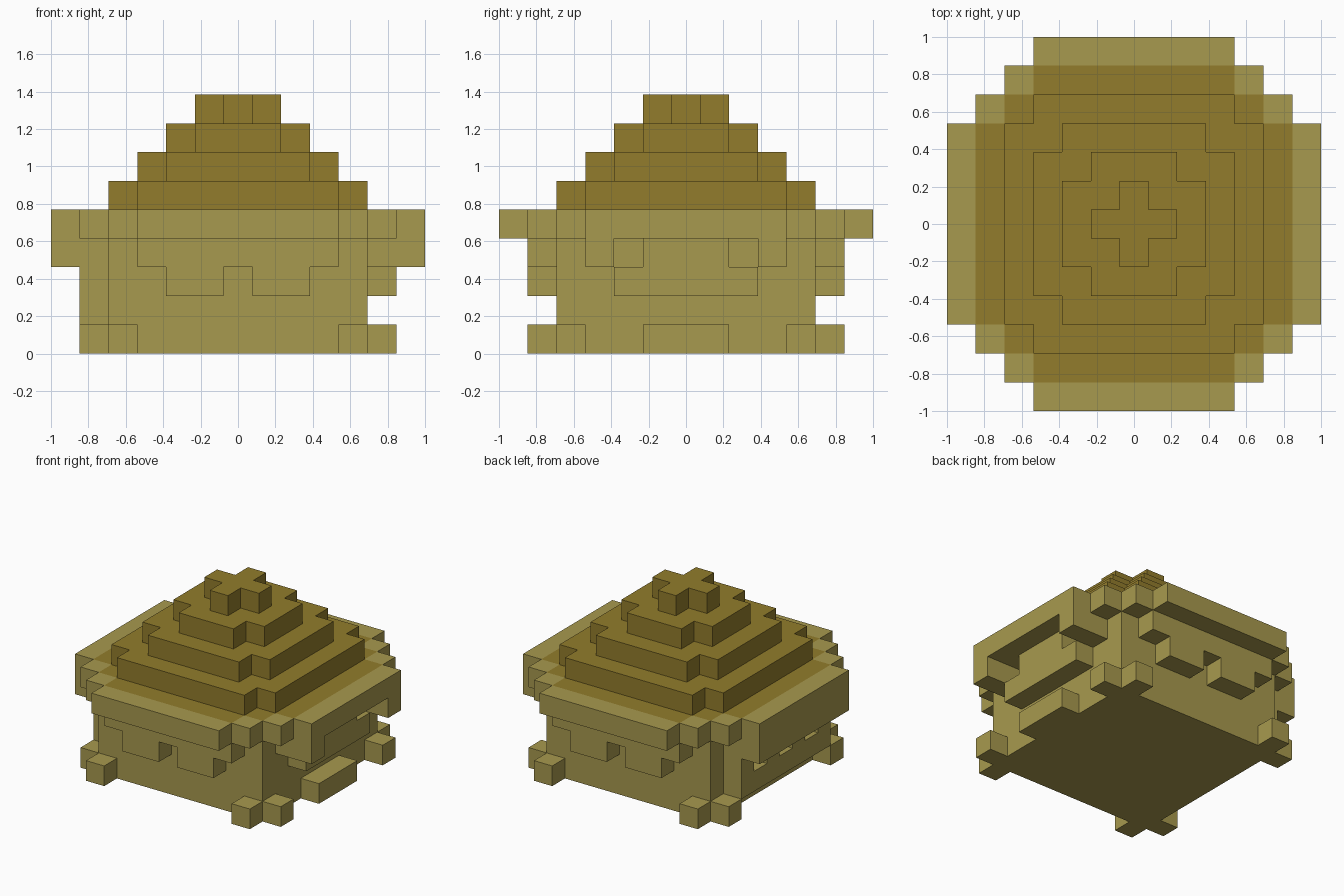
import bpy
import bmesh
import math
from mathutils import Vector

cube = bpy.data.objects.get("Cube")
if cube:
    bpy.data.objects.remove(cube, do_unlink=True)

U = 2 / 13  # size of one block; the model is 13 blocks wide


def make_material(name, color):
    mat = bpy.data.materials.new(name)
    mat.use_nodes = True
    mat.diffuse_color = color
    mat.node_tree.nodes["Principled BSDF"].inputs["Base Color"].default_value = color
    return mat


wall = make_material("pale_olive", (0.39, 0.32, 0.077, 1))
roof = make_material("dark_ochre", (0.287, 0.202, 0.025, 1))


def box(xs, ys, zs):
    """Block cells in inclusive ranges."""
    return {(x, y, z)
            for x in range(xs[0], xs[1] + 1)
            for y in range(ys[0], ys[1] + 1)
            for z in range(zs[0], zs[1] + 1)}


def tier(reach, diagonal, z):
    """One layer with stepped corners."""
    return {c for c in box((-reach, reach), (-reach, reach), (z, z))
            if abs(c[0]) + abs(c[1]) <= diagonal}


def build(name, cells, mats, top_rule=None):
    """Skin the outer faces of the cells and merge flat areas."""
    bm = bmesh.new()
    axes = [Vector(a) for a in ((1, 0, 0), (0, 1, 0), (0, 0, 1))]
    for cell in sorted(cells):
        mid = Vector(cell) + Vector((0, 0, 0.5))
        for i in range(3):
            for s in (1, -1):
                n = axes[i] * s
                if tuple(int(v) for v in Vector(cell) + n) in cells:
                    continue
                a, b = axes[(i + 1) % 3] / 2, axes[(i + 2) % 3] / 2 * s
                corners = (-a - b, a - b, a + b, b - a)
                f = bm.faces.new([bm.verts.new((mid + n / 2 + c) * U) for c in corners])
                if top_rule and n.z > 0 and top_rule(cell):
                    f.material_index = 1
    bmesh.ops.remove_doubles(bm, verts=bm.verts, dist=0.001)
    bmesh.ops.dissolve_limit(bm, angle_limit=math.radians(1), verts=bm.verts,
                             edges=bm.edges, delimit={'MATERIAL'})
    mesh = bpy.data.meshes.new(name)
    bm.to_mesh(mesh)
    bm.free()
    for m in mats:
        mesh.materials.append(m)
    obj = bpy.data.objects.new(name, mesh)
    bpy.context.collection.objects.link(obj)
    return obj


# Square main body
build("body", box((-4, 4), (-4, 4), (0, 3)), [wall])

# Pairs of feet at every corner
for sx, side in ((1, "left"), (-1, "right")):
    for sy, end in ((-1, "front"), (1, "back")):
        build(f"{end}_{side}_feet", {(4 * sx, 5 * sy, 0), (5 * sx, 4 * sy, 0)}, [wall])

# Front and back valances, each with two teeth
for y, end in ((-5, "front"), (5, "back")):
    cells = box((-3, 3), (y, y), (3, 3))
    for x in (-2, 1):
        cells |= box((x, x + 1), (y, y), (2, 2))
    build(f"{end}_valance", cells, [wall])

# Left side: doorstep, sill and hanging eave ends
build("doorstep", box((5, 5), (-1, 1), (0, 0)), [wall])
build("left_sill", box((5, 5), (-2, 2), (2, 2)) | box((5, 5), (-1, 1), (3, 3)), [wall])
for y, end in ((-3, "front"), (3, "back")):
    build(f"left_eave_{end}", box((5, 6), (y, y), (3, 3)), [wall])

# Right side: deep eave over a notched panel
build("right_eave", box((-6, -5), (-3, 3), (3, 3)), [wall])
notches = {(-5, y, 2) for y in (-2, 0, 2)}
build("right_panel", box((-5, -5), (-3, 3), (1, 2)) - notches, [wall])

# Wide rim, roof colour on the inner part of its top
build("rim", tier(6, 9, 4), [wall, roof],
      lambda c: max(abs(c[0]), abs(c[1])) <= 5 and abs(c[0]) + abs(c[1]) <= 8)

# Stepped roof
for i, (reach, diagonal) in enumerate(((4, 7), (3, 5), (2, 3), (1, 1))):
    build(f"roof_tier_{i + 1}", tier(reach, diagonal, 5 + i), [roof])
